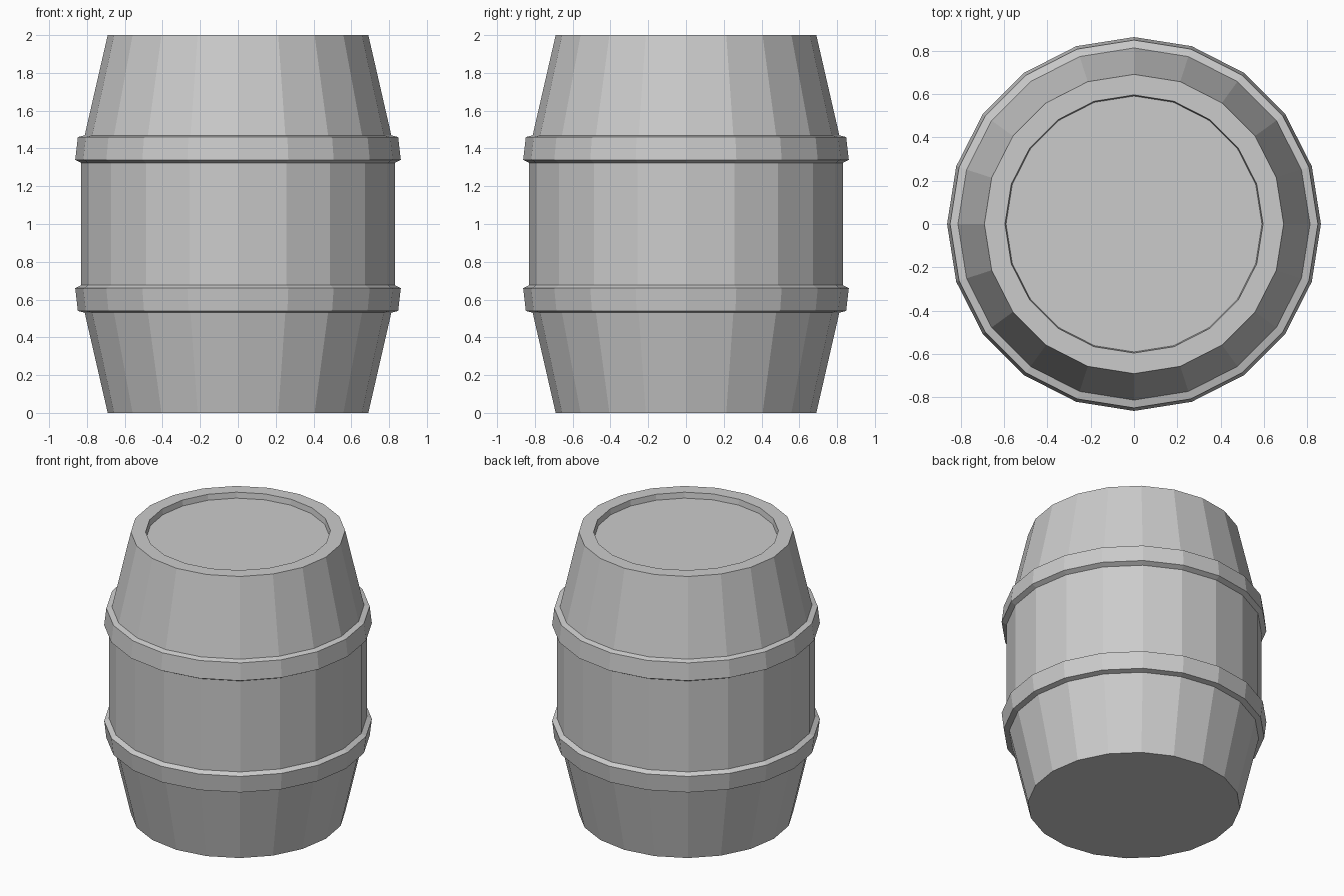
import bpy, bmesh
from math import pi, cos, sin

if "Cube" in bpy.data.objects:
    bpy.data.objects.remove(bpy.data.objects["Cube"])

SIDES = 20


def lathe(name, profile, closed=False):
    """Revolve (radius, z) points around z; open profiles get end caps."""
    bm = bmesh.new()
    rings = [[bm.verts.new((r * cos(2 * pi * i / SIDES), r * sin(2 * pi * i / SIDES), z))
              for i in range(SIDES)] for r, z in profile]
    pairs = list(zip(rings, rings[1:]))
    if closed:
        pairs.append((rings[-1], rings[0]))
    else:
        bm.faces.new(rings[0])
        bm.faces.new(rings[-1])
    for a, b in pairs:
        for i in range(SIDES):
            j = (i + 1) % SIDES
            bm.faces.new((a[i], a[j], b[j], b[i]))
    bmesh.ops.recalc_face_normals(bm, faces=bm.faces)
    mesh = bpy.data.meshes.new(name)
    bm.to_mesh(mesh)
    bm.free()
    obj = bpy.data.objects.new(name, mesh)
    bpy.context.collection.objects.link(obj)
    return obj


# Tapered wooden body with a shallow recessed lid
lathe("barrel_body", [(0.69, 0), (0.83, 0.61), (0.83, 1.39), (0.69, 2),
                      (0.595, 2), (0.59, 1.96)])

# Two hoops, the upper one mirrored about mid height
hoop = [(0.81, 0.53), (0.848, 0.54), (0.862, 0.66), (0.83, 0.677), (0.80, 0.62)]
lathe("lower_hoop", hoop, closed=True)
lathe("upper_hoop", [(r, 2 - z) for r, z in hoop], closed=True)
